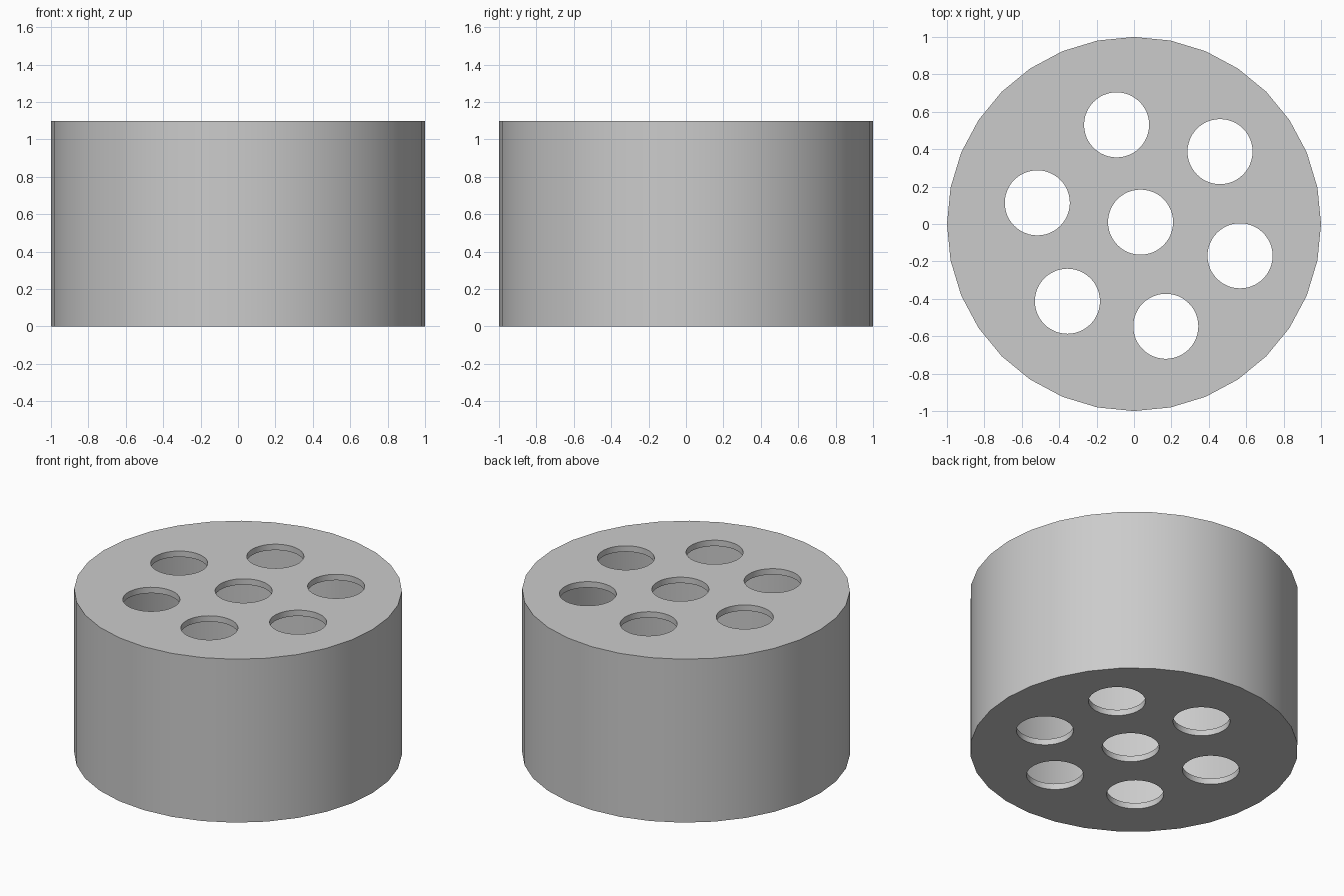
import bpy, bmesh, math
from mathutils import Matrix

cube = bpy.data.objects.get("Cube")
if cube:
    bpy.data.objects.remove(cube, do_unlink=True)

HEIGHT = 1.1
WALL = 0.04          # thickness of the hollow shell
HOLES = [(0.035, 0.01), (-0.093, 0.53), (0.46, 0.387), (0.567, -0.17),
         (0.17, -0.547), (-0.356, -0.413), (-0.517, 0.113)]

grey = bpy.data.materials.new("light_grey")
grey.use_nodes = True
colour = (0.6, 0.6, 0.6, 1)
grey.diffuse_color = colour
grey.node_tree.nodes["Principled BSDF"].inputs["Base Color"].default_value = colour


def cylinders(name, centres, radius, height, sides):
    """One object holding a vertical cylinder at each centre."""
    bm = bmesh.new()
    for x, y in centres:
        bmesh.ops.create_cone(bm, cap_ends=True, segments=sides, radius1=radius,
                              radius2=radius, depth=height,
                              matrix=Matrix.Translation((x, y, HEIGHT / 2)))
    mesh = bpy.data.meshes.new(name)
    bm.to_mesh(mesh)
    bm.free()
    mesh.materials.append(grey)
    obj = bpy.data.objects.new(name, mesh)
    bpy.context.collection.objects.link(obj)
    return obj


# Drum, hollowed out, then pierced through both end plates
drum = cylinders("drum", [(0, 0)], 1, HEIGHT, 32)
cavity = cylinders("cavity_cutter", [(0, 0)], 1 - WALL, HEIGHT - 2 * WALL, 32)
openings = cylinders("opening_cutter", HOLES, 0.174, HEIGHT + 0.2, 48)

bpy.ops.object.select_all(action='DESELECT')
bpy.context.view_layer.objects.active = drum
drum.select_set(True)
for cutter in (cavity, openings):
    cutter.hide_render = True
    cut = drum.modifiers.new(cutter.name, 'BOOLEAN')
    cut.operation = 'DIFFERENCE'
    cut.solver = 'EXACT'
    cut.object = cutter
    bpy.ops.object.modifier_apply(modifier=cut.name)
    bpy.data.objects.remove(cutter, do_unlink=True)

# Smooth round walls with crisp rims
bpy.ops.object.shade_smooth_by_angle(angle=math.radians(30))
